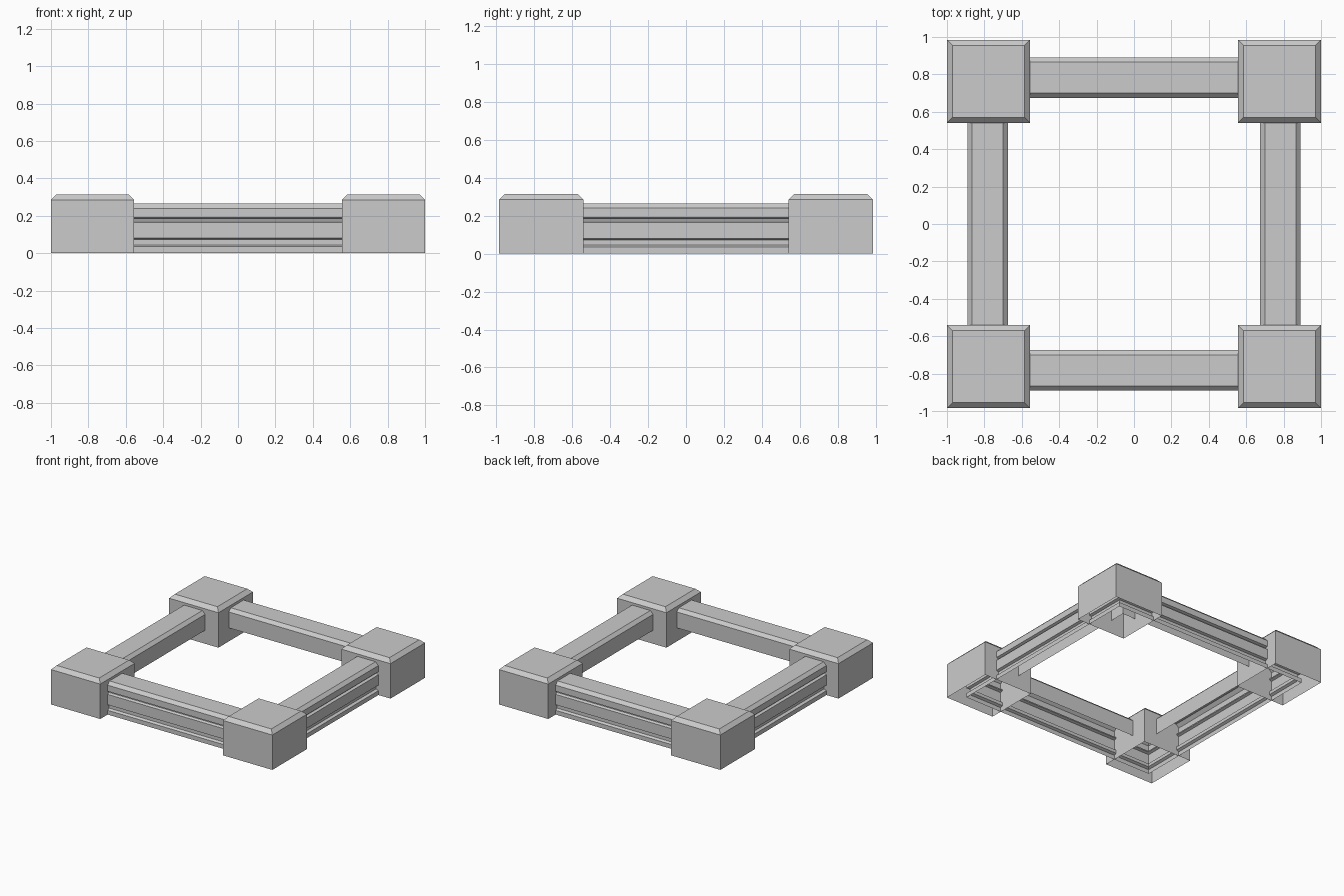
import bpy, bmesh

if "Cube" in bpy.data.objects:
    bpy.data.objects.remove(bpy.data.objects["Cube"])


def make_object(name, bm):
    bmesh.ops.recalc_face_normals(bm, faces=bm.faces)
    mesh = bpy.data.meshes.new(name)
    bm.to_mesh(mesh)
    bm.free()
    obj = bpy.data.objects.new(name, mesh)
    bpy.context.collection.objects.link(obj)
    return obj


def loft(bm, rings):
    """Join consecutive closed rings of four points with quads."""
    loops = [[bm.verts.new(p) for p in ring] for ring in rings]
    for a, b in zip(loops, loops[1:]):
        for i in range(4):
            j = (i + 1) % 4
            bm.faces.new((a[i], a[j], b[j], b[i]))
    return loops


def square(cx, cy, h, z):
    return [(cx + sx * h, cy + sy * h, z)
            for sx, sy in ((-1, -1), (1, -1), (1, 1), (-1, 1))]


# Rail cross-section (distance from centre, height): grooved outer wall,
# chamfered top and a shorter plain inner wall, open underneath
profile = [(0.89, 0.0), (0.89, 0.035), (0.87, 0.045), (0.87, 0.072),
           (0.89, 0.08), (0.89, 0.165), (0.87, 0.173), (0.87, 0.182),
           (0.89, 0.19), (0.89, 0.24), (0.865, 0.265), (0.70, 0.265),
           (0.675, 0.24), (0.675, 0.11)]

# Four rails as one frame, mitred inside the corner blocks
bm = bmesh.new()
loft(bm, [square(0, 0, d, z) for d, z in profile])
frame = make_object("rail_frame", bm)
# An open shell: make sure its top faces point up
if next(p for p in frame.data.polygons if abs(p.normal.z) > 0.99).normal.z < 0:
    frame.data.flip_normals()

# Corner blocks: hollow caps with a chamfered top
half, bevel = 0.2225, 0.03
for fb, sy in (("front", -1), ("back", 1)):
    for lr, sx in (("left", -1), ("right", 1)):
        cx, cy = sx * (1 - half), sy * (0.985 - half)
        bm = bmesh.new()
        loops = loft(bm, [square(cx, cy, half, 0),
                          square(cx, cy, half, 0.285),
                          square(cx, cy, half - bevel, 0.315)])
        bm.faces.new(loops[-1])
        make_object(f"{fb}_{lr}_corner_block", bm)
